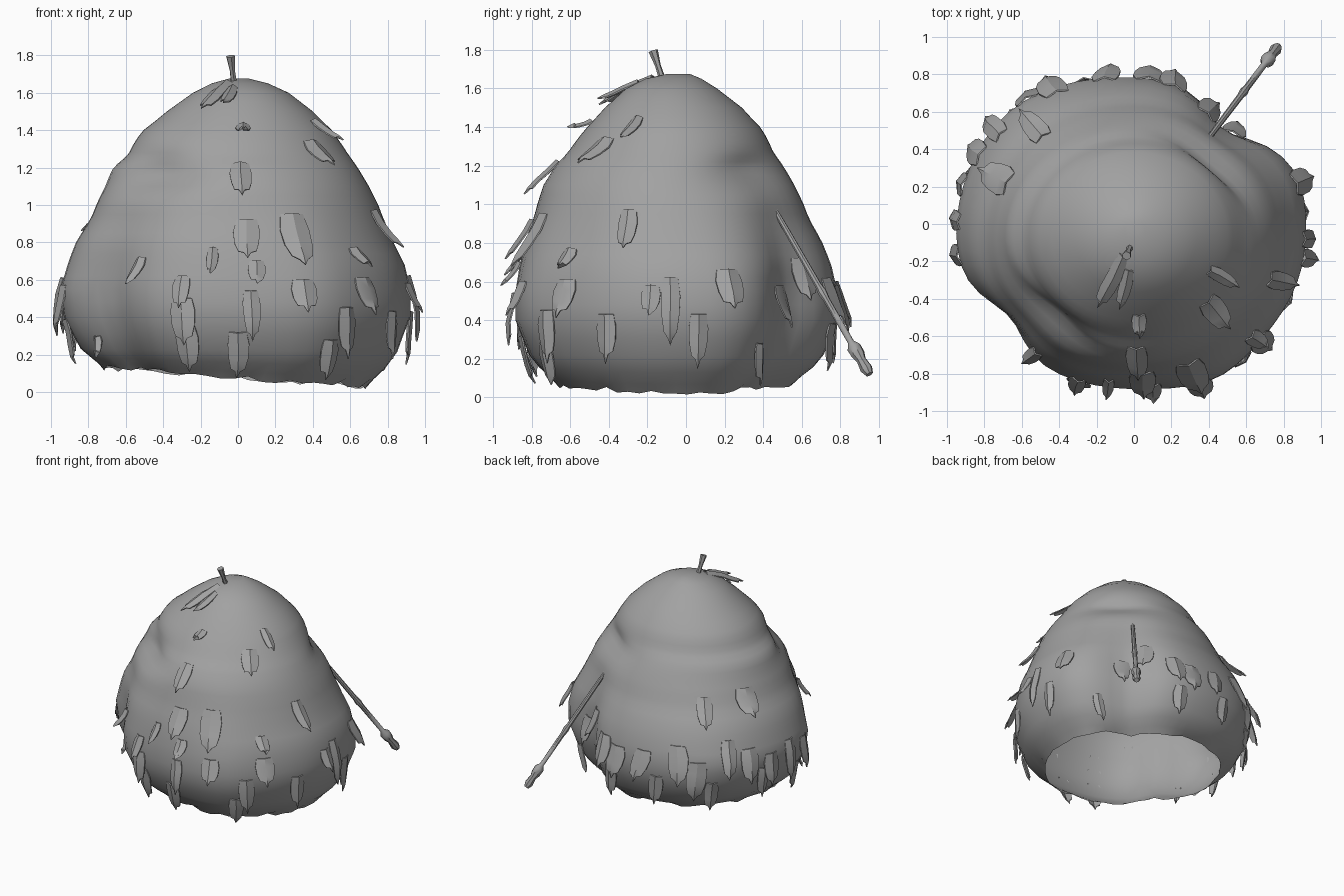
import bpy, bmesh, math, random
from mathutils import Vector

if "Cube" in bpy.data.objects:
    bpy.data.objects.remove(bpy.data.objects["Cube"])

random.seed(4)

# body sections: z, left x, right x, front y, back y
SECTIONS = [
    (0.07, -.72, .68, -.66, .55), (0.13, -.77, .77, -.74, .64), (0.22, -.84, .85, -.81, .71),
    (0.40, -.93, .92, -.88, .78), (0.55, -.95, .92, -.88, .78), (0.68, -.91, .89, -.86, .75),
    (0.80, -.86, .83, -.83, .70), (0.90, -.81, .79, -.80, .655), (1.00, -.76, .75, -.77, .61),
    (1.10, -.71, .70, -.74, .56), (1.20, -.665, .64, -.68, .50), (1.26, -.61, .60, -.625, .47),
    (1.40, -.50, .50, -.51, .38), (1.50, -.38, .40, -.42, .29), (1.60, -.24, .27, -.31, .16),
    (1.65, -.14, .16, -.21, .08), (1.675, -.05, .06, -.10, .02)]
# lobes and dents of the plan: angle, width, amount
LOBES = [(52, 15, -.15), (128, 25, .05), (218, 15, -.12), (297, 16, .05), (20, 12, .02)]
# soft creases and bulges of the stacked tiers: height, width, amount
TIERS = [(1.27, .04, -.06), (1.17, .06, .03), (.93, .06, -.03), (1.38, .05, .03), (.78, .07, .02)]
# deep pinches under the crown: angle, width, height, width, amount
PINCHES = [(226, 26, 1.17, .09, -.17), (47, 24, 1.18, .08, -.11)]

GREY = bpy.data.materials.new("grey")
GREY.diffuse_color = (.36, .36, .36, 1)
GREY.use_nodes = True
GREY.node_tree.nodes["Principled BSDF"].inputs["Base Color"].default_value = GREY.diffuse_color


def section(z):
    z = min(max(z, SECTIONS[0][0]), SECTIONS[-1][0])
    for a, b in zip(SECTIONS, SECTIONS[1:]):
        if z <= b[0]:
            t = (z - a[0]) / (b[0] - a[0])
            return [p + (q - p) * t for p, q in zip(a[1:], b[1:])]


def bell(d, w):
    return math.exp(-(d / w) ** 2)


def turn(a, b):
    return (a - b + 180) % 360 - 180


def surf(az, z):
    x0, x1, y0, y1 = section(z)
    f = 1
    for c, w, amt in LOBES:
        f += amt * bell(turn(az, c), w) * min(1, max(0, (1.15 - z) / 0.6))
    strength = .22 + .18 * math.cos(math.radians(az - 150))
    for h, w, amt in TIERS:
        f += strength * amt * bell(z - h, w)
    for c, w, h, hw, amt in PINCHES:
        f += amt * bell(turn(az, c), w) * bell(z - h, hw)
    c, s = math.cos(math.radians(az)), math.sin(math.radians(az))
    tilt = (.012 - 0.05 * c) * max(0, (0.25 - z) / 0.18)
    return Vector(((x0 + x1) / 2 + (x1 - x0) / 2 * f * c,
                   (y0 + y1) / 2 + (y1 - y0) / 2 * f * s, z + tilt))


def normal(az, z):
    du = surf(az + 2, z) - surf(az - 2, z)
    dv = surf(az, z + .05) - surf(az, z - .05)
    return du.cross(dv).normalized()


def finish(bm, name, angle=40, recalc=True):
    if recalc:
        bmesh.ops.recalc_face_normals(bm, faces=bm.faces)
    me = bpy.data.meshes.new(name)
    bm.to_mesh(me)
    bm.free()
    me.materials.append(GREY)
    ob = bpy.data.objects.new(name, me)
    bpy.context.collection.objects.link(ob)
    bpy.ops.object.select_all(action='DESELECT')
    ob.select_set(True)
    bpy.context.view_layer.objects.active = ob
    bpy.ops.object.shade_smooth_by_angle(angle=math.radians(angle))


def skin(bm, rings, bottom=True):
    n = len(rings[0])
    for a, b in zip(rings, rings[1:]):
        for i in range(n):
            bm.faces.new((a[i], a[(i + 1) % n], b[(i + 1) % n], b[i]))
    if bottom:
        bm.faces.new(rings[0][::-1])
    bm.faces.new(rings[-1])


# mound-shaped hollow body, open below, with a ragged, slightly tilted rim
bm = bmesh.new()
N = 60
levels = [.07, .1, .15, .22, .31, .4, .48, .55, .62, .68, .74, .8, .85, .9, .95, 1, 1.05, 1.1,
          1.15, 1.19, 1.22, 1.25, 1.28, 1.32, 1.36, 1.4, 1.45, 1.5, 1.55, 1.6, 1.65, 1.675]
rings = []
for z in levels:
    ring = []
    for i in range(N):
        p = surf(i * 360 / N, z)
        if z < .09:
            p.z += random.uniform(-.02, .012)
        ring.append(bm.verts.new(p))
    rings.append(ring)
skin(bm, rings, bottom=False)
finish(bm, "shaggy_body", 50, recalc=False)

# shaggy tufts: creased flaps rooted in the surface, flaring at the tip
tufts = bmesh.new()
SHAPE = [(0, .8, .006), (.3, 1, .018), (.6, .9, .04), (.82, .65, .06), (1, .25, .07)]


def tuft(az, ztop, zbot, width=.12, flare=1.0, lean=0.0):
    grid = []
    for t, w, off in SHAPE:
        z = ztop + (zbot - ztop) * t
        r = max(.12, surf(az, z).xy.length)
        row = []
        for k in (-1, 0, 1):
            a = az + math.degrees((k * w * width / 2 + lean * t) / r)
            zz = z + (0.03 if k and t == 1 else 0)
            o = off * flare + (.014 if k == 0 else -.004)
            p = surf(a, zz) + normal(a, max(zz, .2)) * o
            p.z = max(p.z, .005)
            row.append(p)
        grid.append(row)
    outer = [[tufts.verts.new(p) for p in r] for r in grid]
    nrm = normal(az, (ztop + zbot) / 2)
    inner = [[tufts.verts.new(p - nrm * .008) for p in r] for r in grid]
    for i in range(len(SHAPE) - 1):
        for k in (0, 1):
            for g in (outer, inner):
                tufts.faces.new((g[i][k], g[i][k + 1], g[i + 1][k + 1], g[i + 1][k]))
        for k in (0, 2):
            tufts.faces.new((outer[i][k], outer[i + 1][k], inner[i + 1][k], inner[i][k]))
    for i in (0, -1):
        for k in (0, 1):
            tufts.faces.new((outer[i][k], outer[i][k + 1], inner[i][k + 1], inner[i][k]))


def az_front(x, z):
    return min(range(-180, 1), key=lambda a: abs(surf(a, z).x - x))


def az_right(y, z):
    return min(range(-85, 86), key=lambda a: abs(surf(a, z).y - y))


# front tufts: x, top z, bottom z, width
for x, zt, zb, w in [
        (-.53, .72, .57, .08), (-.31, .62, .45, .09), (-.29, .50, .28, .13), (-.26, .36, .14, .12),
        (-.13, .77, .62, .06), (.05, .92, .70, .14), (.31, .95, .66, .16), (.02, 1.22, 1.03, .12),
        (.03, 1.43, 1.35, .08), (.43, 1.34, 1.17, .14), (.10, .70, .57, .09), (.08, .54, .30, .09),
        (.36, .60, .43, .13), (.57, .45, .22, .12), (.01, .32, .11, .11), (.48, .28, .12, .11),
        (-.73, .30, .22, .05), (.46, 1.45, 1.3, .08)]:
    tuft(az_front(x, (zt + zb) / 2), zt, zb, w)

# right-side tufts: y, top z, bottom z, width
for y, zt, zb, w in [
        (-.30, .97, .74, .11), (-.60, .77, .65, .10), (-.62, .61, .42, .15), (-.18, .58, .43, .11),
        (-.40, .43, .22, .12), (-.08, .62, .30, .11), (.06, .43, .20, .11), (.22, .66, .46, .15),
        (.36, .28, .12, .07), (.48, .58, .38, .12), (.60, .72, .5, .12)]:
    tuft(az_right(y, (zt + zb) / 2), zt, zb, w)

# back and left fringe
for az in range(74, 204, 13):
    zt = random.uniform(.56, .72)
    tuft(az + random.uniform(-3, 3), zt, zt - random.uniform(.2, .27),
         random.uniform(.10, .15), 1.0, random.uniform(-.03, .03))
for az in range(80, 190, 26):
    zt = random.uniform(.38, .46)
    tuft(az, zt, zt - .2, .10)
tuft(129, 1.0, .78, .11)
tuft(154, 1.03, .82, .17)

# crown tufts sweeping forward
tuft(240, 1.655, 1.47, .10, .8, .03)
tuft(258, 1.63, 1.50, .08, .8)
finish(tufts, "body_tufts", 30)


def rod(name, a, b, stations, sides=8):
    a, b = Vector(a), Vector(b)
    q = (b - a).to_track_quat('Z', 'Y')
    bm = bmesh.new()
    rings = []
    for t, r in stations:
        c = a.lerp(b, t)
        rings.append([bm.verts.new(c + q @ Vector((r * math.cos(2 * math.pi * i / sides),
                      r * math.sin(2 * math.pi * i / sides), 0))) for i in range(sides)])
    skin(bm, rings)
    finish(bm, name, 40)


# knobbed stick hanging off the back right
rod("back_stick", (.37, .42, 1.04), (.77, .95, .12),
    [(0, .012), (.2, .016), (.5, .018), (.54, .024), (.58, .018), (.82, .017), (.85, .038),
     (.89, .036), (.92, .025), (.97, .033), (1, .02)])

# short stem on the crown
rod("crown_stem", (-.02, -.12, 1.64), (-.04, -.17, 1.795),
    [(0, .018), (.5, .015), (.8, .021), (1, .025)], 6)
